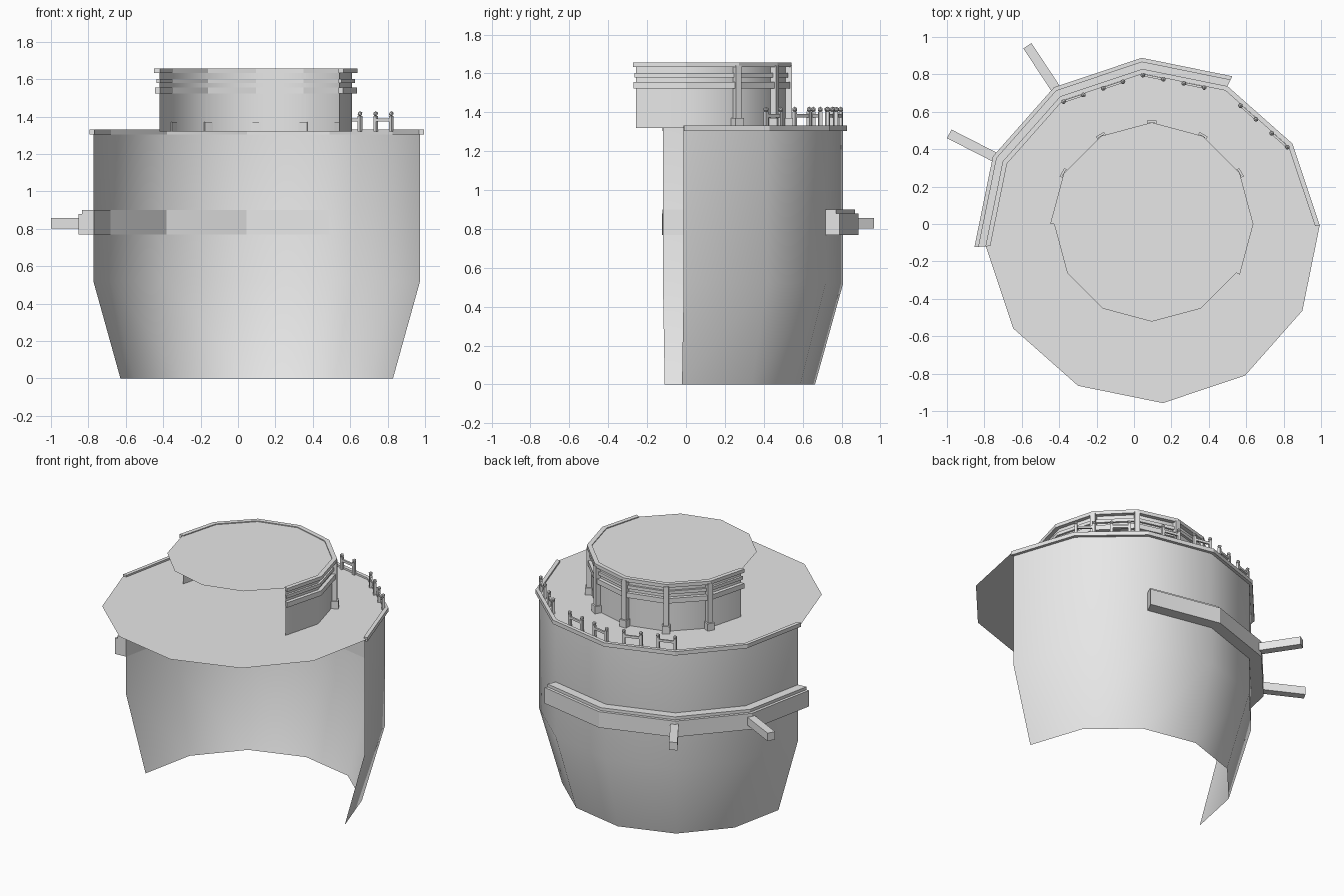
import bpy, bmesh, math
from mathutils import Vector, Matrix

cube = bpy.data.objects.get("Cube")
if cube:
    bpy.data.objects.remove(cube, do_unlink=True)

grey = bpy.data.materials.new("light_grey")
grey.use_nodes = True
grey.diffuse_color = (0.8, 0.8, 0.8, 1)
grey.node_tree.nodes["Principled BSDF"].inputs["Base Color"].default_value = (0.8, 0.8, 0.8, 1)

HULL = (Vector((0.10, -0.065, 0)), 3.5)    # axis and rotation of the large drum
TURRET = (Vector((0.095, 0.0, 0)), 0.0)    # axis and rotation of the upper drum
DECK, ROOF = 1.32, 1.65


def corner(drum, k, r, z=0.0):
    """Corner k of a twelve-sided ring."""
    a = math.radians(drum[1] + 30 * k)
    return drum[0] + Vector((r * math.cos(a), r * math.sin(a), z))


def finish(name, bm, smooth=False, fix=True):
    if fix:
        bmesh.ops.recalc_face_normals(bm, faces=bm.faces)
    mesh = bpy.data.meshes.new(name)
    bm.to_mesh(mesh)
    bm.free()
    mesh.materials.append(grey)
    ob = bpy.data.objects.new(name, mesh)
    bpy.context.collection.objects.link(ob)
    if smooth:
        bpy.ops.object.select_all(action='DESELECT')
        ob.select_set(True)
        bpy.context.view_layer.objects.active = ob
        bpy.ops.object.shade_smooth_by_angle(angle=math.radians(35))
    return ob


def sweep(name, drum, profile, first, last, closed=True, smooth=False):
    """Carry an (r, z) profile round part of a twelve-sided ring."""
    bm = bmesh.new()
    rows = [[bm.verts.new(corner(drum, k, r, z)) for r, z in profile]
            for k in range(first, last + 1)]
    n = len(profile)
    for a, b in zip(rows, rows[1:]):
        for i in range(n if closed else n - 1):
            j = (i + 1) % n
            bm.faces.new((a[i], b[i], b[j], a[j]))
    if closed:
        bm.faces.new(rows[0])
        bm.faces.new(rows[-1])
    return finish(name, bm, smooth, closed)


def band(name, drum, r0, r1, z0, z1, first, last):
    return sweep(name, drum, [(r0, z0), (r1, z0), (r1, z1), (r0, z1)], first, last)


def disc(name, drum, r, z):
    bm = bmesh.new()
    bm.faces.new([bm.verts.new(corner(drum, k, r, z)) for k in range(12)])
    return finish(name, bm, fix=False)


def add_box(bm, centre, size, angle=0.0):
    m = (Matrix.Translation(centre) @ Matrix.Rotation(angle, 4, 'Z')
         @ Matrix.Diagonal((*size, 1)))
    bmesh.ops.create_cube(bm, size=1, matrix=m)


def add_bar(bm, a, b, width, height):
    d = b - a
    add_box(bm, (a + b) / 2, (d.length, width, height), math.atan2(d.y, d.x))


# Large half drum, open at the front, with its deck and rim
sweep("hull_wall", HULL, [(0.73, 0), (0.875, 0.52), (0.875, DECK)], 0, 6,
      closed=False, smooth=True)
disc("deck", HULL, 0.894, DECK)
band("deck_rim", HULL, 0.87, 0.896, 1.305, 1.332, 0, 6)

# Belt round the back with a stepped upper edge
sweep("belt", HULL, [(0.872, 0.77), (0.955, 0.77), (0.955, 0.88), (0.935, 0.88),
                     (0.935, 0.90), (0.872, 0.90)], 2, 6)

# Two struts reaching out of the belt
for name, a, b in (("back_strut", (-0.40, 0.695), (-0.57, 0.953)),
                   ("side_strut", (-0.72, 0.345), (-0.988, 0.482))):
    bm = bmesh.new()
    add_bar(bm, Vector((*a, 0.83)), Vector((*b, 0.83)), 0.052, 0.055)
    finish(name, bm)

# Upper drum, roof and surrounding bands
sweep("turret_wall", TURRET, [(0.515, DECK), (0.515, ROOF)], -1, 6,
      closed=False, smooth=True)
disc("turret_roof", TURRET, 0.522, ROOF)
band("roof_rim", TURRET, 0.512, 0.543, 1.632, 1.656, -1, 6)
band("upper_band", TURRET, 0.512, 0.53, 1.58, 1.602, -1, 6)
band("lower_band", TURRET, 0.512, 0.54, 1.522, 1.556, -1, 6)

# Columns with footings at the upper drum's rear corners
bm = bmesh.new()
for k in range(1, 6):
    a = math.radians(30 * k)
    add_box(bm, corner(TURRET, k, 0.528, 1.48), (0.032, 0.034, 0.32), a)
    add_box(bm, corner(TURRET, k, 0.528, 1.345), (0.052, 0.05, 0.05), a)
finish("turret_columns", bm)

# Railing: four bays per side, with a rail in every other bay
posts, rails, knobs = bmesh.new(), bmesh.new(), bmesh.new()
for k in range(1, 4):
    a, b = corner(HULL, k + 1, 0.863, DECK), corner(HULL, k, 0.863, DECK)
    steps = 3 if k == 1 else 4
    spots = [a.lerp(b, (i + (k == 1)) / 4) for i in range(steps + (k == 1))]
    turn = math.atan2((b - a).y, (b - a).x)
    for p in spots:
        add_box(posts, p + Vector((0, 0, 0.042)), (0.018, 0.018, 0.084), turn)
        bmesh.ops.create_icosphere(knobs, subdivisions=1, radius=0.014,
                                   matrix=Matrix.Translation(p + Vector((0, 0, 0.095))))
    for p, q in zip(spots[::2], spots[1::2]):
        up = Vector((0, 0, 0.062))
        add_bar(rails, p + up, q + up, 0.012, 0.016)
finish("railing_posts", posts)
finish("railing_rails", rails)
finish("railing_knobs", knobs)
